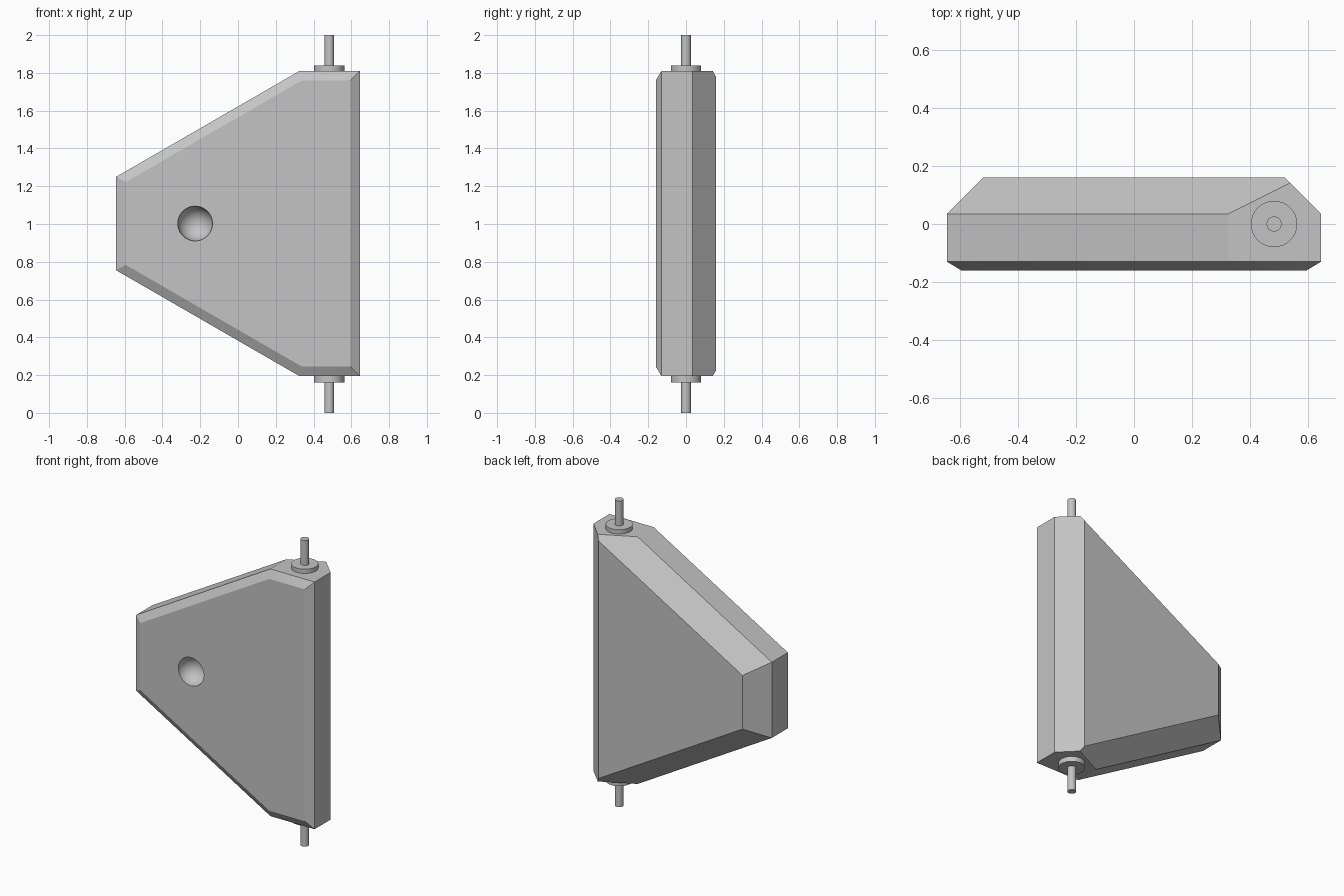
import bpy, bmesh
from math import radians
from mathutils import Vector

cube = bpy.data.objects.get("Cube")
if cube:
    bpy.data.objects.remove(cube, do_unlink=True)

grey = bpy.data.materials.new("plain grey")
grey.use_nodes = True
colour = (0.55, 0.55, 0.55, 1)
grey.diffuse_color = colour
grey.node_tree.nodes["Principled BSDF"].inputs["Base Color"].default_value = colour

MID, FRONT, BACK = 1.0025, -0.16, 0.16


def finish(obj, name):
    obj.name = name
    obj.data.materials.clear()
    obj.data.materials.append(grey)
    bpy.ops.object.select_all(action='DESELECT')
    obj.select_set(True)
    bpy.context.view_layer.objects.active = obj
    bpy.ops.object.shade_smooth_by_angle(angle=radians(25))


# Housing: tapered outline extruded front to back
upper = [(-0.645, 0.2475), (0.325, 0.8075), (0.645, 0.8075)]
outline = upper + [(x, -z) for x, z in reversed(upper)]
bm = bmesh.new()
base = bm.faces.new([bm.verts.new((x, FRONT, MID + z)) for x, z in outline])
ext = bmesh.ops.extrude_face_region(bm, geom=[base])
bmesh.ops.translate(bm, vec=(0, BACK - FRONT, 0),
                    verts=[v for v in ext["geom"] if isinstance(v, bmesh.types.BMVert)])
bmesh.ops.recalc_face_normals(bm, faces=bm.faces)


def cut(point, normal):
    geom = bm.verts[:] + bm.edges[:] + bm.faces[:]
    res = bmesh.ops.bisect_plane(bm, geom=geom, plane_co=point, plane_no=normal,
                                 dist=1e-5, clear_outer=True)
    edges = [g for g in res["geom_cut"] if isinstance(g, bmesh.types.BMEdge)]
    bmesh.ops.contextual_create(bm, geom=edges)


# Chamfers: shallow on every front edge, 45 degrees on the back except the short ends
for (x0, z0), (x1, z1) in zip(outline, outline[1:] + outline[:1]):
    out = Vector((z0 - z1, 0, x1 - x0)).normalized()
    cut((x0, -0.13, MID + z0), out * 0.03 + Vector((0, -0.05, 0)))
    if abs(out.z) < 0.95:
        cut((x0, 0.035, MID + z0), out + Vector((0, 1, 0)))

bmesh.ops.recalc_face_normals(bm, faces=bm.faces)
mesh = bpy.data.meshes.new("housing")
bm.to_mesh(mesh)
bm.free()
housing = bpy.data.objects.new("housing", mesh)
bpy.context.collection.objects.link(housing)

# Round dimple in the front face
bpy.ops.mesh.primitive_uv_sphere_add(segments=48, ring_count=24, radius=0.092,
                                     location=(-0.227, FRONT, MID),
                                     rotation=(radians(90), 0, 0))
cutter = bpy.context.object
cutter.hide_render = True
mod = housing.modifiers.new("dimple", 'BOOLEAN')
mod.operation = 'DIFFERENCE'
mod.solver = 'EXACT'
mod.object = cutter
bpy.context.view_layer.objects.active = housing
bpy.ops.object.modifier_apply(modifier=mod.name)
bpy.data.objects.remove(cutter, do_unlink=True)
finish(housing, "housing")

# Hinge collars and pins, top and bottom
for side, sign in (("top", 1), ("bottom", -1)):
    for part, radius, start, end in (("collar", 0.08, 0.80, 0.838), ("pin", 0.026, 0.80, 1.0)):
        z = (start + end) / 2
        bpy.ops.mesh.primitive_cylinder_add(vertices=32, radius=radius, depth=end - start,
                                            location=(0.483, 0, 1 + sign * z))
        finish(bpy.context.object, f"{side}_{part}")
